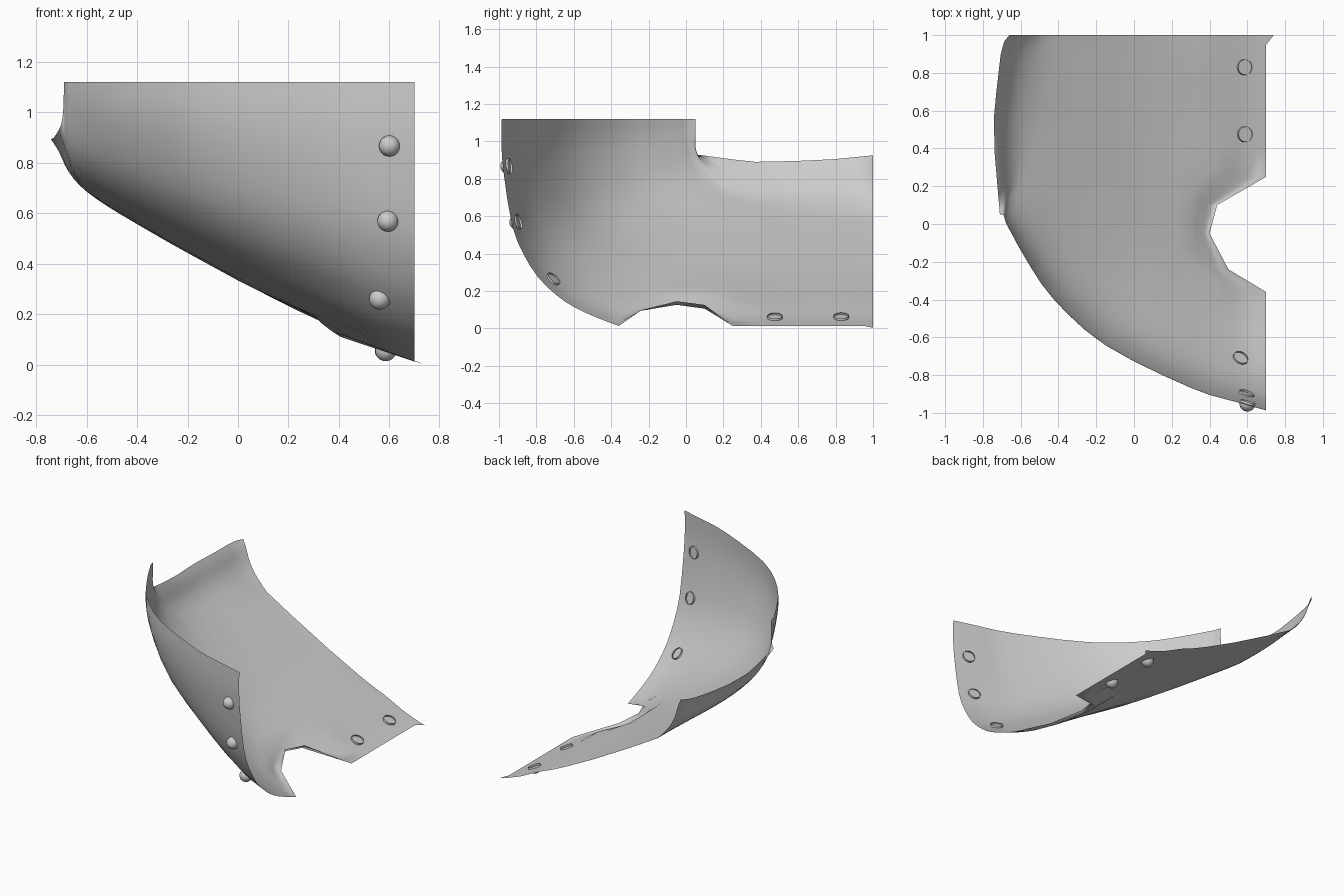
import bpy, bmesh
from mathutils import Vector
from mathutils.bvhtree import BVHTree

if "Cube" in bpy.data.objects:
    bpy.data.objects.remove(bpy.data.objects["Cube"])


def lin(keys, x):
    """Piecewise linear lookup."""
    if x <= keys[0][0]:
        return keys[0][1]
    for (x0, y0), (x1, y1) in zip(keys, keys[1:]):
        if x <= x1:
            return y0 + (y1 - y0) * (x - x0) / (x1 - x0)
    return keys[-1][1]


def smooth_keys(keys, steps):
    """Catmull-Rom upsampling of a list of tuples."""
    out = []
    for i in range(len(keys) - 1):
        p1, p2 = Vector(keys[i]), Vector(keys[i + 1])
        p0 = Vector(keys[i - 1]) if i else p1 * 2 - p2
        p3 = Vector(keys[i + 2]) if i + 2 < len(keys) else p2 * 2 - p1
        for k in range(steps):
            t = k / steps
            out.append(p1 + (p2 - p0) * (t / 2)
                       + (p0 * 2 - p1 * 5 + p2 * 4 - p3) * (t * t / 2)
                       + (p1 * 3 - p0 - p2 * 3 + p3) * (t ** 3 / 2))
    return out + [Vector(keys[-1])]


# Ribs from the left lip to the right edge: floor x, z, start y; rim x, y
RIBS = [(-.74, .89, .05, -.69, .05), (-.708, .84, .12, -.685, .03),
        (-.67, .76, .23, -.675, .0), (-.60, .685, .36, -.65, -.045),
        (-.48, .607, .44, -.58, -.17), (-.28, .49, .36, -.43, -.39),
        (0, .335, .10, -.15, -.64), (.33, .168, -.24, .30, -.865),
        (.55, .073, -.35, .54, -.94), (.70, .016, -.36, .70, -.985)]
# Front wall profile on the right edge (y, z), scaled for every rib
WALL = [(-.985, 1.12), (-.987, .98), (-.973, .82), (-.93, .56), (-.87, .41),
        (-.79, .285), (-.69, .19), (-.60, .13), (-.48, .075), (-.36, .03)]
FLOOR = [(-.48, .607), (-.28, .49), (0, .335), (.3, .182), (.4, .145),
         (.58, .057), (.7, .013), (.74, .003)]
ROWS = [-.24, -.05, .1, .25, .4, .55, .7, .85, .95, 1]
# Right edge with the notch, and variation of the left lip along y
EDGE = [(-.36, .7), (-.24, .5), (-.05, .4), (.1, .44), (.25, .7), (.96, .7), (1, .74)]
LIP_X = [(.05, .03), (.4, 0), (.6, 0), (.95, .04), (1, .08)]
LIP_Z = [(.05, .04), (.2, .02), (.35, 0), (.6, .005), (.8, .015), (1, .035)]


def floor_point(rib, row):
    x, z, yb = rib[0], rib[1], rib[2]
    y = yb + (1 - yb) * (row + .36) / 1.36
    if x > .3:
        x = .3 + (x - .3) * (lin(EDGE, row) - .3) / .4
    if x > -.48:
        z = lin(FLOOR, x)
    w = max(0, min(1, (-.48 - x) / .26))
    return Vector((x + w * lin(LIP_X, y), y, z + w * lin(LIP_Z, y)))


# Curved shell plate
bm = bmesh.new()
grid = []
ribs = smooth_keys(RIBS, 3)
wall = smooth_keys(WALL, 2)
for rib in ribs:
    base = floor_point(rib, -.36)
    rim = Vector((rib[3], rib[4], 1.12))
    col = []
    for wy, wz in wall:
        a, b = (wy + .985) / .625, (1.12 - wz) / 1.09
        d = base - rim
        col.append(rim + Vector((d.x * a, d.y * a, d.z * b)))
    col += [floor_point(rib, r) for r in ROWS]
    grid.append([bm.verts.new(p) for p in col])
for c0, c1 in zip(grid, grid[1:]):
    for j in range(len(c0) - 1):
        bm.faces.new((c0[j], c0[j + 1], c1[j + 1], c1[j]))
# Relax the interior so wall, floor and lip flow into each other
inner = [v for v in bm.verts if not v.is_boundary and v.co.x < .5]
for _ in range(4):
    bmesh.ops.smooth_vert(bm, verts=inner, factor=.5, use_axis_z=True)
bm.normal_update()
tree = BVHTree.FromBMesh(bm)
for f in bm.faces:
    f.smooth = True
me = bpy.data.meshes.new("shell_plate")
bm.to_mesh(me)
bm.free()
bpy.context.collection.objects.link(bpy.data.objects.new("shell_plate", me))

# Domed rivets, open on the inner side where only a low ring shows
bm = bmesh.new()
bmesh.ops.create_uvsphere(bm, u_segments=20, v_segments=12, radius=.042)
bmesh.ops.bisect_plane(bm, geom=bm.verts[:] + bm.edges[:] + bm.faces[:],
                       plane_co=(0, 0, -.012), plane_no=(0, 0, -1), clear_outer=True)
for f in bm.faces:
    f.smooth = True
rivet = bpy.data.meshes.new("rivet")
bm.to_mesh(rivet)
bm.free()
for i, p in enumerate([(.595, -.97, .865), (.595, -.90, .57), (.57, -.70, .275),
                       (.585, .475, .055), (.583, .83, .055)]):
    co, n, _, _ = tree.find_nearest(Vector(p))
    if n.y + n.z > 0:
        n = -n
    ob = bpy.data.objects.new(f"rivet_{i + 1}", rivet)
    ob.location = co
    ob.rotation_mode = 'QUATERNION'
    ob.rotation_quaternion = n.to_track_quat('Z', 'Y')
    bpy.context.collection.objects.link(ob)
